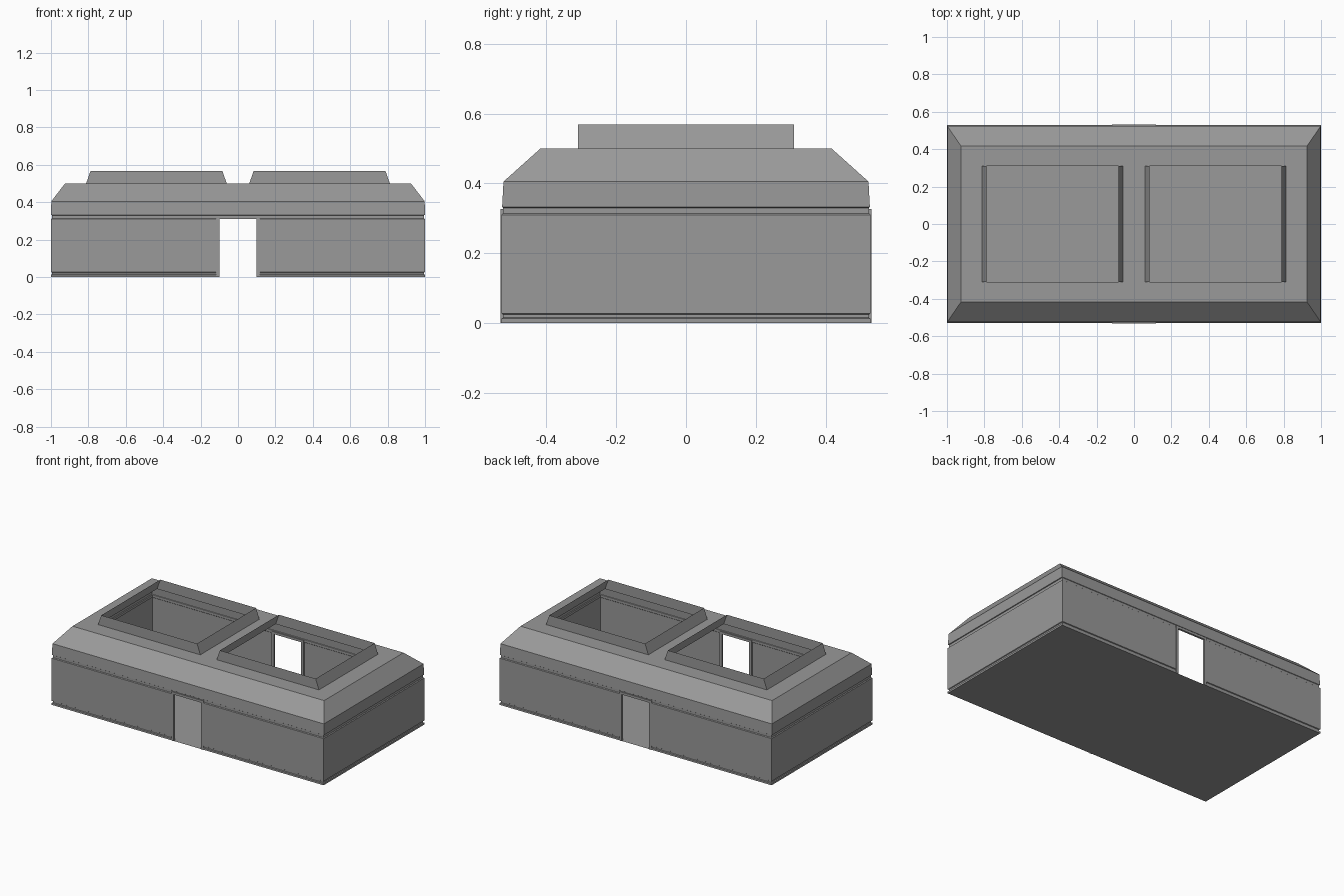
import bpy, bmesh

if "Cube" in bpy.data.objects:
    bpy.data.objects.remove(bpy.data.objects["Cube"])

DOOR_W, DOOR_H = 0.10, 0.31
SKY_X0, SKY_X1, SKY_Y = 0.06, 0.812, 0.31      # skylight footprint
ROOF_X, ROOF_Y, ROOF_Z = 0.925, 0.417, 0.50


def finish(bm, name):
    mesh = bpy.data.meshes.new(name)
    bm.to_mesh(mesh)
    bm.free()
    obj = bpy.data.objects.new(name, mesh)
    bpy.context.collection.objects.link(obj)
    return obj


def ring(bm, x0, x1, y0, y1, z):
    return [bm.verts.new((x, y, z)) for x, y in ((x0, y0), (x1, y0), (x1, y1), (x0, y1))]


def bridge(bm, a, b):
    for i in range(4):
        j = (i + 1) % 4
        bm.faces.new((a[i], a[j], b[j], b[i]))


def add_box(bm, x0, x1, y0, y1, z0, z1):
    a, b = ring(bm, x0, x1, y0, y1, z0), ring(bm, x0, x1, y0, y1, z1)
    bridge(bm, a, b)
    bm.faces.new(a[::-1])
    bm.faces.new(b)


# Single-skin walls: stacked rectangles (z, half width, half depth)
profile = [(0, 1, .529), (.012, 1, .529), (.015, .995, .524), (.024, .995, .524),
           (.027, 1, .529), (.31, 1, .529), (.314, .995, .524), (.33, .995, .524),
           (.332, 1, .527), (.405, .998, .523), (ROOF_Z, ROOF_X, ROOF_Y)]
bm = bmesh.new()
rings = [ring(bm, -x, x, -y, y, z) for z, x, y in profile]
for a, b in zip(rings, rings[1:]):
    bridge(bm, a, b)

# Doorways cut through the front and back walls
for x in (-DOOR_W, DOOR_W):
    low = [f for f in bm.faces if f.calc_center_median().z < DOOR_H]
    geom = low + list({e for f in low for e in f.edges}) + list({v for f in low for v in f.verts})
    bmesh.ops.bisect_plane(bm, geom=geom, plane_co=(x, 0, 0), plane_no=(1, 0, 0))
hole = [f for f in bm.faces if abs(f.calc_center_median().x) < DOOR_W * 0.9
        and f.calc_center_median().z < DOOR_H]
bmesh.ops.delete(bm, geom=hole, context='FACES')
finish(bm, "walls")

# Floor slab
bm = bmesh.new()
bm.faces.new(ring(bm, -1, 1, -.529, .529, 0)[::-1])
finish(bm, "floor")

# Flat roof with two skylight openings
bm = bmesh.new()
xs = [-ROOF_X, -SKY_X1, -SKY_X0, SKY_X0, SKY_X1, ROOF_X]
ys = [-ROOF_Y, -SKY_Y, SKY_Y, ROOF_Y]
grid = [[bm.verts.new((x, y, ROOF_Z)) for y in ys] for x in xs]
for i in range(5):
    for j in range(3):
        if j == 1 and i in (1, 3):
            continue
        bm.faces.new((grid[i][j], grid[i + 1][j], grid[i + 1][j + 1], grid[i][j + 1]))
finish(bm, "roof")

# Skylight curbs: sides lean inward, front and back stay vertical
for side, x0, x1 in (("left", -SKY_X1, -SKY_X0), ("right", SKY_X0, SKY_X1)):
    bm = bmesh.new()
    bridge(bm, ring(bm, x0, x1, -SKY_Y, SKY_Y, ROOF_Z),
           ring(bm, x0 + .024, x1 - .024, -SKY_Y, SKY_Y, .568))
    finish(bm, "skylight_curb_" + side)

# Door frames: two posts and a header
for name, y0, y1 in (("front", -.532, -.519), ("back", .519, .532)):
    bm = bmesh.new()
    add_box(bm, -.117, -DOOR_W, y0, y1, 0, .326)
    add_box(bm, DOOR_W, .117, y0, y1, 0, .326)
    add_box(bm, -DOOR_W, DOOR_W, y0, y1, DOOR_H, .326)
    finish(bm, "door_frame_" + name)

# Dark grey finish on every part
mat = bpy.data.materials.new("dark_grey")
mat.diffuse_color = (0.32, 0.32, 0.32, 1)
mat.use_nodes = True
mat.node_tree.nodes["Principled BSDF"].inputs["Base Color"].default_value = mat.diffuse_color
for obj in bpy.context.collection.objects:
    obj.data.materials.append(mat)
